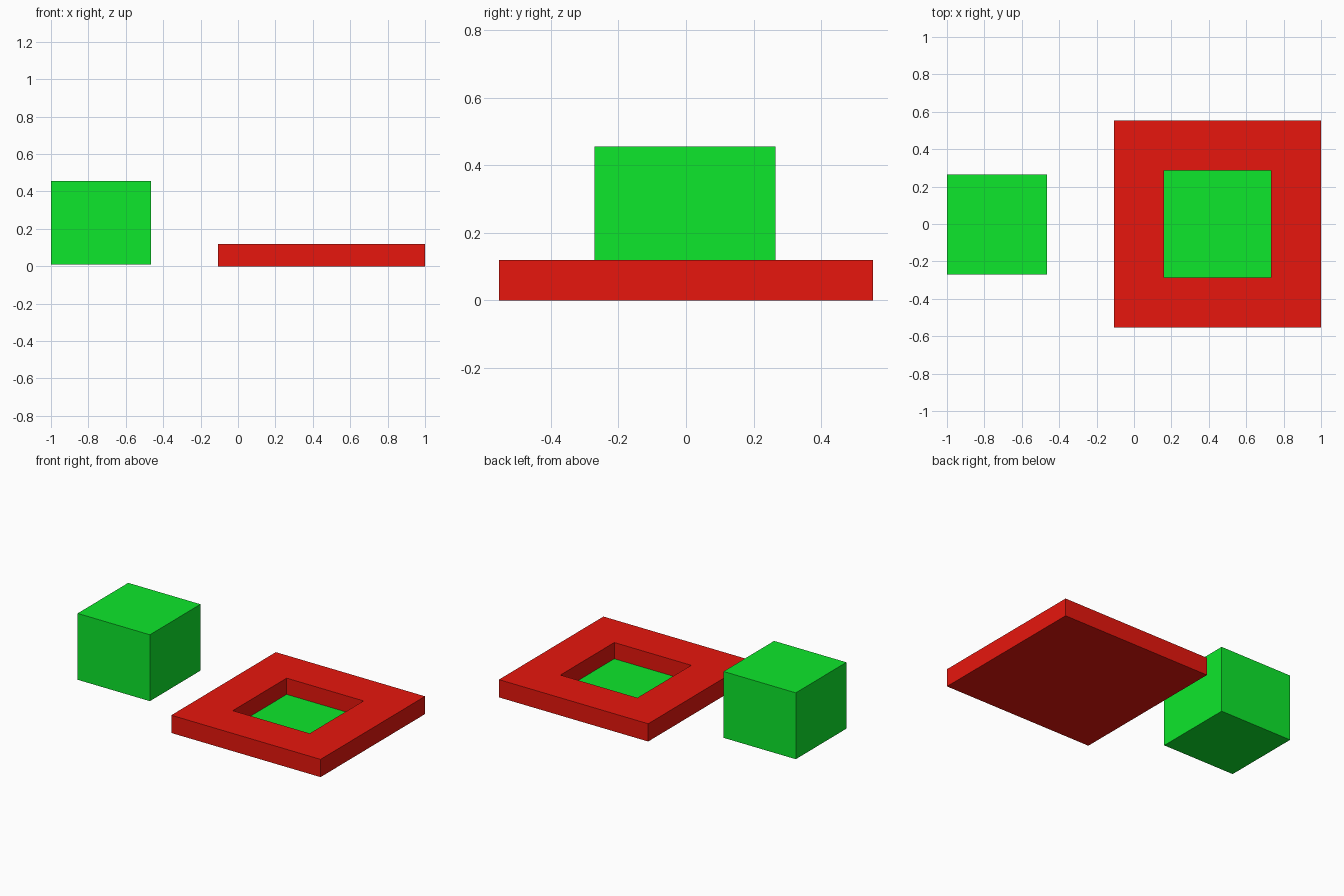
import bpy, bmesh
from mathutils import Vector

if "Cube" in bpy.data.objects:
    bpy.data.objects.remove(bpy.data.objects["Cube"])


def material(name, color):
    m = bpy.data.materials.new(name)
    m.diffuse_color = color
    m.use_nodes = True
    m.node_tree.nodes["Principled BSDF"].inputs["Base Color"].default_value = m.diffuse_color
    return m


def box_mesh(lo, hi):
    bm = bmesh.new()
    bmesh.ops.create_cube(bm, size=1)
    lo, hi = Vector(lo), Vector(hi)
    bmesh.ops.scale(bm, vec=hi - lo, verts=bm.verts)
    bmesh.ops.translate(bm, vec=(lo + hi) / 2, verts=bm.verts)
    return bm


def finish(bm, name, *mats):
    me = bpy.data.meshes.new(name)
    bm.to_mesh(me)
    bm.free()
    for m in mats:
        me.materials.append(m)
    ob = bpy.data.objects.new(name, me)
    bpy.context.collection.objects.link(ob)
    return ob


red = material("red", (0.8, 0.008, 0.004, 1))
green = material("green", (0.004, 0.8, 0.025, 1))

# Loose block, just above the ground
finish(box_mesh((-1, -0.271, 0.01), (-0.464, 0.265, 0.455)), "block", green)

# Square tray: the top face is inset, then inset again and sunk for the recess
bm = box_mesh((-0.107, -0.5535, 0), (1, 0.5535, 0.119))
top = max(bm.faces, key=lambda f: f.calc_center_median().z)
bmesh.ops.inset_region(bm, faces=[top], thickness=0.268, use_even_offset=True)
bmesh.ops.inset_region(bm, faces=[top], thickness=0)
bmesh.ops.translate(bm, vec=(0, 0, -0.109), verts=top.verts)
top.material_index = 1
finish(bm, "tray", red, green)
